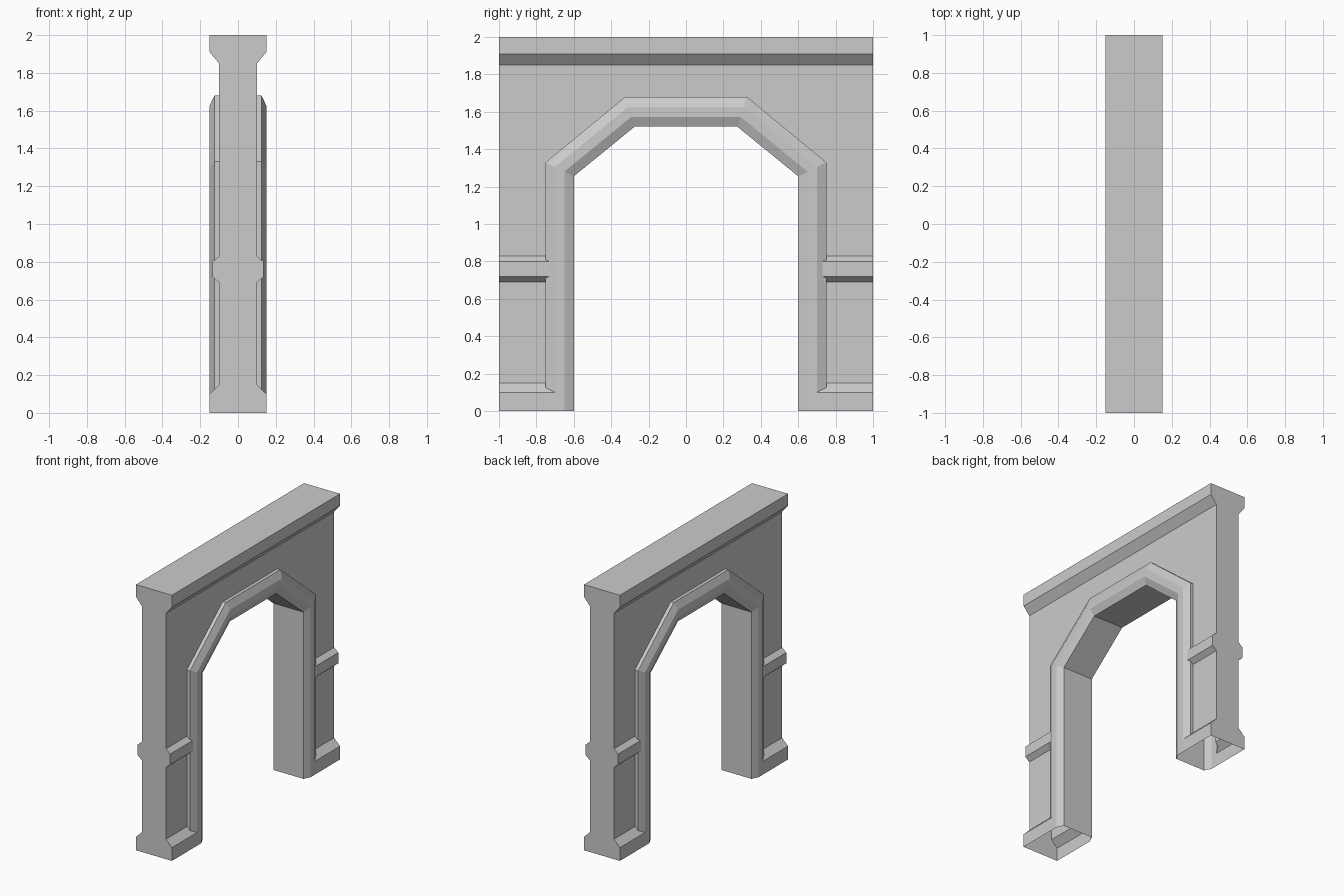
import bpy, bmesh

if "Cube" in bpy.data.objects:
    bpy.data.objects.remove(bpy.data.objects["Cube"])


def loft(name, loops, closed_ends=True):
    """Solid skinned through matching closed loops of 3D points."""
    bm = bmesh.new()
    rings = [[bm.verts.new(p) for p in loop] for loop in loops]
    n = len(rings[0])
    for a, b in zip(rings, rings[1:]):
        for i in range(n):
            j = (i + 1) % n
            bm.faces.new((a[i], a[j], b[j], b[i]))
    if closed_ends:
        bm.faces.new(rings[0])
        bm.faces.new(rings[-1])
    bmesh.ops.recalc_face_normals(bm, faces=bm.faces)
    mesh = bpy.data.meshes.new(name)
    bm.to_mesh(mesh)
    bm.free()
    obj = bpy.data.objects.new(name, mesh)
    bpy.context.collection.objects.link(obj)
    return obj


def boolean(target, tool, operation):
    mod = target.modifiers.new(operation, 'BOOLEAN')
    mod.operation = operation
    mod.solver = 'EXACT'
    mod.object = tool
    bpy.context.view_layer.objects.active = target
    bpy.ops.object.modifier_apply(modifier=mod.name)
    bpy.data.objects.remove(tool)


# Arch outline at t = 0 (outer trim edge) to 1 (opening edge)
OUTER = [(0.75, 0.0), (0.75, 1.33), (0.325, 1.68)]
INNER = [(0.60, 0.0), (0.60, 1.255), (0.275, 1.52)]


def arch(t, drop=0.0):
    half = [(a[0] + (b[0] - a[0]) * t, a[1] + (b[1] - a[1]) * t)
            for a, b in zip(OUTER, INNER)]
    half[0] = (half[0][0], -drop)
    return half + [(-y, z) for y, z in reversed(half)]


# Wall: moulded cross-section (plinth, dado rail, cornice) run along y
side = [(0.15, 0), (0.15, 0.10), (0.10, 0.15), (0.10, 0.69), (0.135, 0.72),
        (0.135, 0.80), (0.10, 0.83), (0.10, 1.85), (0.15, 1.91), (0.15, 2.0)]
section = side + [(-x, z) for x, z in reversed(side)]
wall = loft("arched_wall", [[(x, y, z) for x, z in section] for y in (-1, 1)])

# Opening, cut to the middle of the trim
cutter = loft("opening_cutter",
              [[(x, y, z) for y, z in arch(0.5, 0.2)] for x in (-0.3, 0.3)])
cutter.hide_render = True
boolean(wall, cutter, 'DIFFERENCE')

# Chamfered trim following the arch, joined to the wall
half = [(0, 0.125), (1 / 3, 0.15), (2 / 3, 0.15), (1, 0.125)]
trim_section = half + [(t, -x) for t, x in reversed(half)]
paths = [(x, arch(t)) for t, x in trim_section]
trim = loft("arch_trim", [[(x, *path[k]) for x, path in paths] for k in range(6)])
boolean(wall, trim, 'UNION')

# Open underside of both legs
bm = bmesh.new()
bm.from_mesh(wall.data)
bottom = [f for f in bm.faces if all(abs(v.co.z) < 1e-4 for v in f.verts)]
bmesh.ops.delete(bm, geom=bottom, context='FACES')
bm.to_mesh(wall.data)
bm.free()
